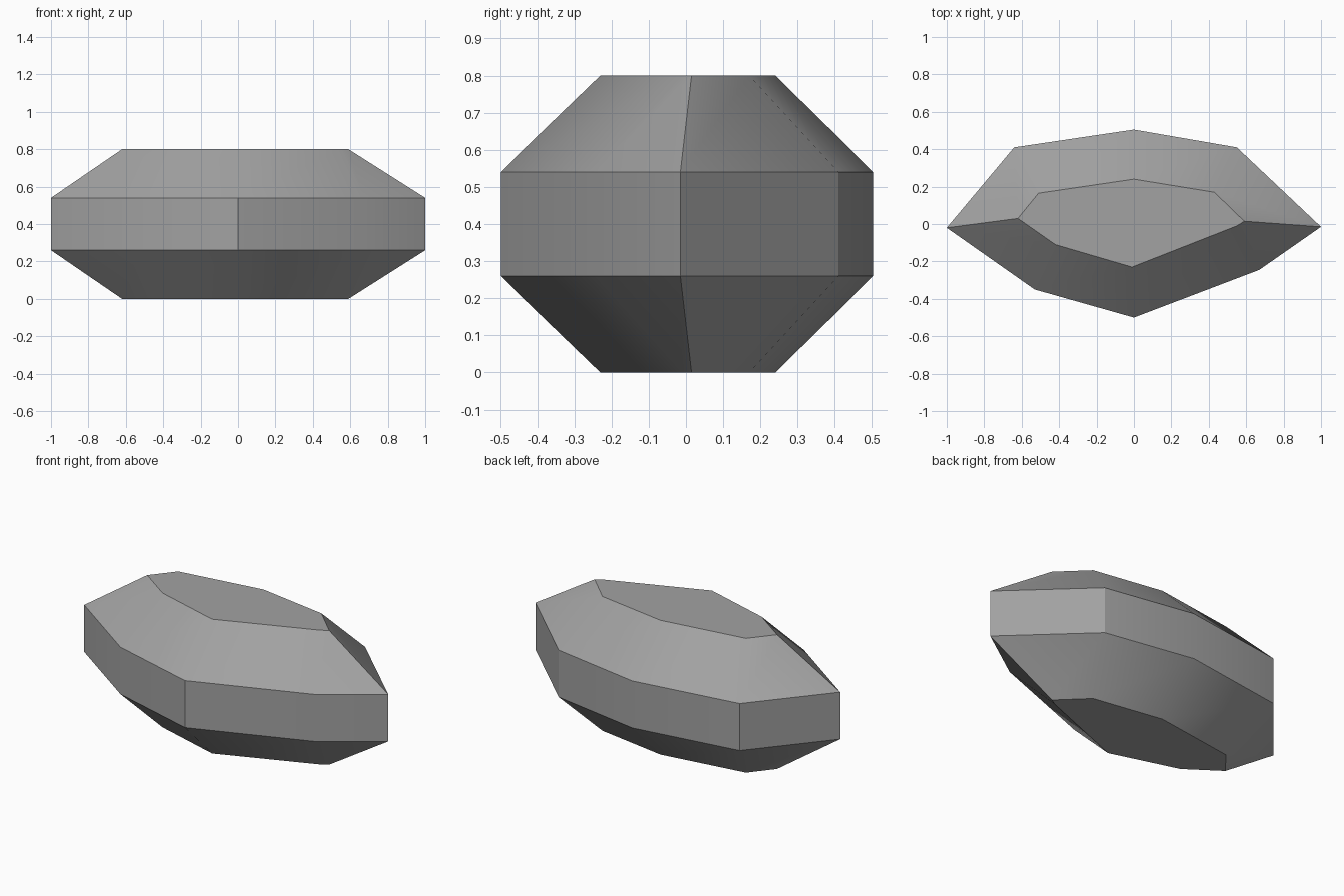
import bpy
import bmesh
import math

cube = bpy.data.objects.get("Cube")
if cube:
    bpy.data.objects.remove(cube, do_unlink=True)

# Single stone colour
stone = bpy.data.materials.new("stone_grey")
stone.use_nodes = True
grey = (0.36, 0.36, 0.36, 1)
stone.diffuse_color = grey
stone.node_tree.nodes["Principled BSDF"].inputs["Base Color"].default_value = grey

# Irregular pointed outlines: wide girdle and small flat table
girdle = [(-1, -0.02), (-0.53, -0.35), (0, -0.5), (0.67, -0.245),
          (1, -0.015), (0.55, 0.41), (0, 0.505), (-0.64, 0.41)]
table = [(-0.62, 0.03), (-0.42, -0.11), (-0.01, -0.23), (0.55, -0.01),
         (0.59, 0.015), (0.43, 0.17), (0, 0.24), (-0.51, 0.165)]

# Stack the outlines from bottom to top and bridge them
bm = bmesh.new()
rings = [[bm.verts.new((x, y, z)) for x, y in outline]
         for outline, z in ((table, 0), (girdle, 0.26), (girdle, 0.54), (table, 0.8))]
count = len(girdle)
for low, high in zip(rings, rings[1:]):
    for i in range(count):
        j = (i + 1) % count
        bm.faces.new((low[i], low[j], high[j], high[i]))
bm.faces.new(rings[-1])
bm.faces.new(rings[0][::-1])
bmesh.ops.recalc_face_normals(bm, faces=bm.faces)

mesh = bpy.data.meshes.new("faceted_stone")
bm.to_mesh(mesh)
bm.free()
mesh.materials.append(stone)
body = bpy.data.objects.new("faceted_stone", mesh)
bpy.context.collection.objects.link(body)

# Soft facets with crisp rims and tips
bpy.ops.object.select_all(action='DESELECT')
body.select_set(True)
bpy.context.view_layer.objects.active = body
bpy.ops.object.shade_smooth_by_angle(angle=math.radians(30))
